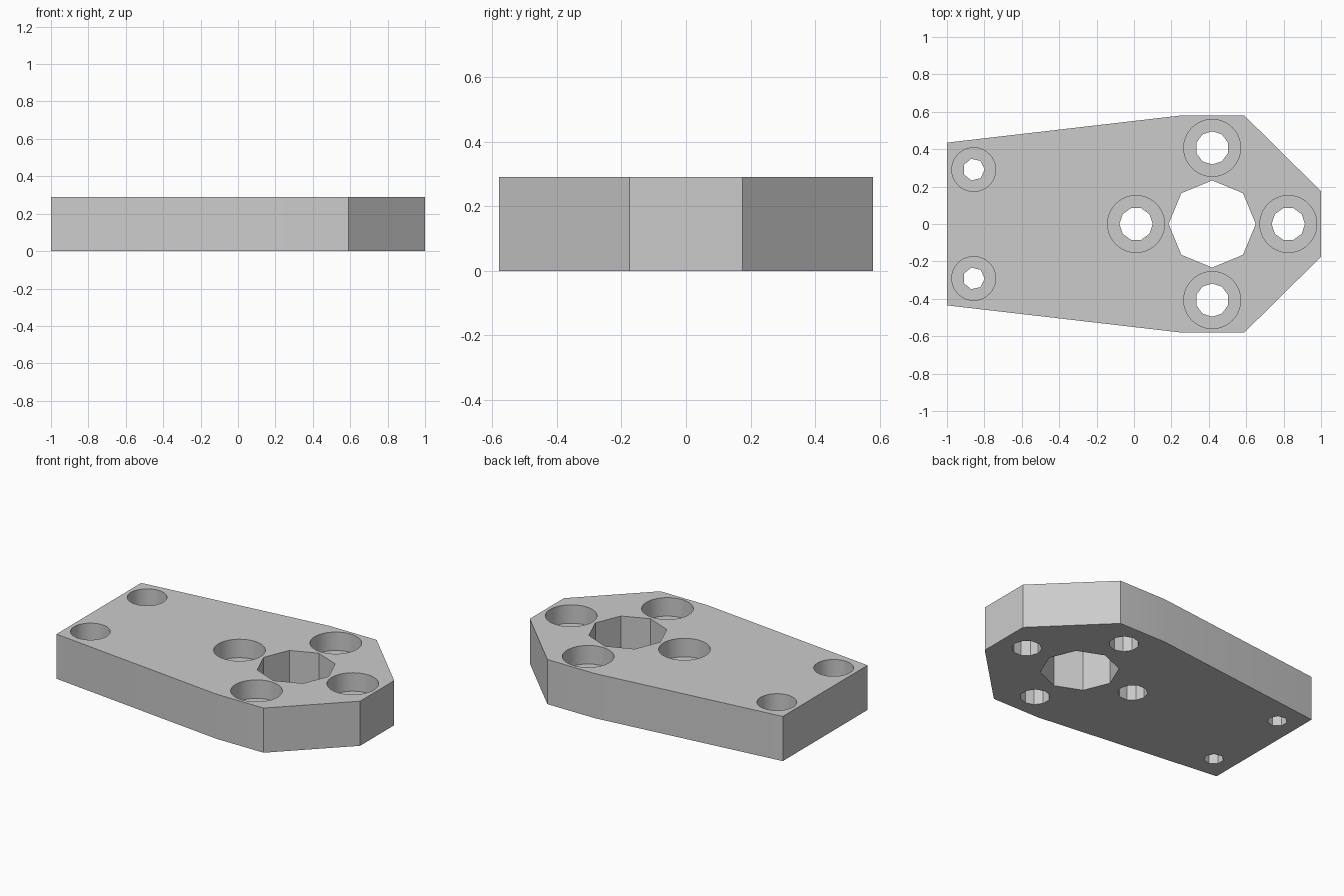
import bpy, bmesh
from math import cos, sin, pi

if "Cube" in bpy.data.objects:
    bpy.data.objects.remove(bpy.data.objects["Cube"], do_unlink=True)

THICK = 0.29
BORE_DEPTH = 0.12

grey = bpy.data.materials.new("light grey")
grey.use_nodes = True
colour = (0.6, 0.6, 0.6, 1)
grey.diffuse_color = colour
grey.node_tree.nodes["Principled BSDF"].inputs["Base Color"].default_value = colour


def prism(name, outline, z0, z1):
    """Extrude a counter-clockwise outline from z0 to z1."""
    bm = bmesh.new()
    face = bm.faces.new([bm.verts.new((x, y, z0)) for x, y in outline])
    top = bmesh.ops.extrude_face_region(bm, geom=[face])
    moved = [v for v in top["geom"] if isinstance(v, bmesh.types.BMVert)]
    bmesh.ops.translate(bm, verts=moved, vec=(0, 0, z1 - z0))
    bmesh.ops.recalc_face_normals(bm, faces=bm.faces)
    mesh = bpy.data.meshes.new(name)
    bm.to_mesh(mesh)
    bm.free()
    mesh.materials.append(grey)
    obj = bpy.data.objects.new(name, mesh)
    bpy.context.collection.objects.link(obj)
    return obj


def ring(x, y, r, sides, turn=0):
    return [(x + r * cos(turn + 2 * pi * i / sides),
             y + r * sin(turn + 2 * pi * i / sides)) for i in range(sides)]


# Tapered plate, mirrored across the long axis
half = [(1, 0.175), (0.59, 0.58), (0.25, 0.58), (-1, 0.435)]
plate = prism("mounting_plate", half + [(x, -y) for x, y in reversed(half)], 0, THICK)
bpy.context.view_layer.objects.active = plate
plate.select_set(True)


def cut(outline, z0):
    cutter = prism("hole_cutter", outline, z0, THICK + 0.1)
    cutter.hide_render = True
    mod = plate.modifiers.new("hole", 'BOOLEAN')
    mod.operation = 'DIFFERENCE'
    mod.solver = 'EXACT'
    mod.object = cutter
    bpy.ops.object.modifier_apply(modifier=mod.name)
    bpy.data.objects.remove(cutter, do_unlink=True)


def counterbored_hole(x, y, bore, drill, sides, turn=0):
    cut(ring(x, y, bore, 64), THICK - BORE_DEPTH)
    cut(ring(x, y, drill, sides, turn), -0.1)


# Octagonal shaft opening
CX = 0.418
cut(ring(CX, 0, 0.233, 8), -0.1)

# Four screw holes around the opening
for k in range(4):
    a = k * pi / 2
    counterbored_hole(CX + 0.407 * cos(a), 0.407 * sin(a), 0.152, 0.089, 10, a)

# Two small screw holes at the narrow end
for side in (-1, 1):
    counterbored_hole(-0.857, side * 0.291, 0.117, 0.059, 7)

bpy.ops.object.shade_smooth_by_angle(angle=pi / 6)
